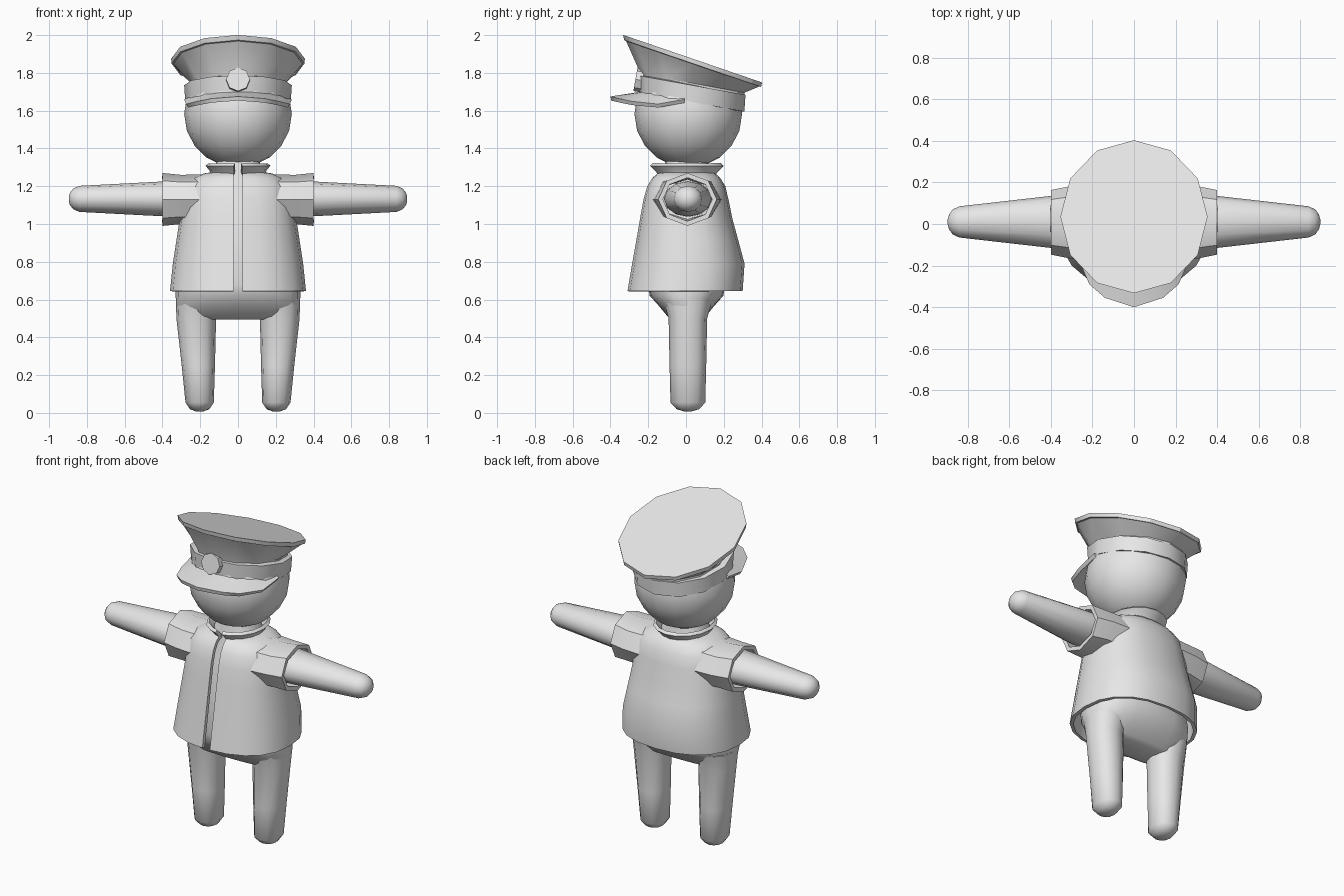
import bpy, bmesh, math
from mathutils import Vector, Matrix

if "Cube" in bpy.data.objects:
    bpy.data.objects.remove(bpy.data.objects["Cube"])

grey = bpy.data.materials.new("plain_grey")
grey.diffuse_color = (0.8, 0.8, 0.8, 1)
grey.use_nodes = True
grey.node_tree.nodes["Principled BSDF"].inputs["Base Color"].default_value = grey.diffuse_color


def sp(v, p):
    return math.copysign(abs(v) ** p, v)


def ring(z, rx, ry, yc=0.0, xc=0.0, n=12, p=1.0, slope=0.0, gap=0.0):
    """Horizontal ring starting at the front; gap leaves a vertical front opening."""
    count = n + 1 if gap else n
    pts = []
    for i in range(count):
        t = 2 * math.pi * i / n
        x, y = rx * sp(math.sin(t), p), yc - ry * sp(math.cos(t), p)
        if gap and i in (0, n):
            x = gap if i == 0 else -gap
        pts.append(Vector((xc + x, y, z + slope * (y - yc))))
    return pts


def ring_x(x, ry, rz, yc, zc, n):
    """Ring around the x axis, for the arms and sleeves."""
    return [Vector((x, yc + ry * math.cos(2 * math.pi * i / n),
                    zc + rz * math.sin(2 * math.pi * i / n))) for i in range(n)]


def loft(name, rings, closed=True, caps=(True, True), thick=0.0, mirror=False, angle=35):
    bm = bmesh.new()
    rows = [[bm.verts.new(p) for p in r] for r in rings]
    n = len(rows[0])
    for a, b in zip(rows, rows[1:]):
        for i in range(n if closed else n - 1):
            j = (i + 1) % n
            bm.faces.new((a[i], a[j], b[j], b[i]))
    if caps[0]:
        bm.faces.new(rows[0][::-1])
    if caps[1]:
        bm.faces.new(rows[-1])
    mesh = bpy.data.meshes.new(name)
    bm.to_mesh(mesh)
    bm.free()
    mesh.materials.append(grey)
    ob = bpy.data.objects.new(name, mesh)
    bpy.context.collection.objects.link(ob)
    if thick:
        m = ob.modifiers.new("shell", 'SOLIDIFY')
        m.thickness, m.offset = thick, -1
    if mirror:
        ob.modifiers.new("mirror", 'MIRROR')
    bpy.ops.object.select_all(action='DESELECT')
    ob.select_set(True)
    bpy.context.view_layer.objects.active = ob
    bpy.ops.object.convert(target='MESH')
    bpy.ops.object.shade_smooth_by_angle(angle=math.radians(angle))
    return ob


NONE = (False, False)

# Torso and hips
loft("body", [ring(z, rx, ry, 0.003, n=20, p=0.8) for z, rx, ry in (
    (0.495, 0.26, 0.06), (0.51, 0.31, 0.10), (0.57, 0.328, 0.15), (0.62, 0.33, 0.195),
    (0.68, 0.33, 0.205), (0.9, 0.28, 0.2), (1.12, 0.22, 0.16), (1.23, 0.15, 0.13),
    (1.34, 0.11, 0.11))], angle=60)

# Legs with rounded feet
loft("leg", [ring(z, rx, ry, 0.01, xc, n=12, p=0.9) for z, rx, ry, xc in (
    (0.008, 0.02, 0.02, 0.203), (0.02, 0.052, 0.06, 0.203), (0.055, 0.075, 0.092, 0.203),
    (0.25, 0.088, 0.097, 0.21), (0.5, 0.105, 0.102, 0.221), (0.6, 0.108, 0.13, 0.221))],
    mirror=True, angle=60)

# Arms with rounded ends
loft("arm", [ring_x(x, ry, rz, 0.01, 1.133, 12) for x, ry, rz in (
    (0.1, 0.13, 0.10), (0.4, 0.125, 0.092), (0.84, 0.075, 0.069),
    (0.872, 0.06, 0.055), (0.89, 0.035, 0.032), (0.896, 0.012, 0.012))],
    mirror=True, angle=60)

# Short open sleeves
loft("sleeve", [ring_x(x, ry, rz, yc, 1.13, 8) for x, ry, rz, yc in (
    (0.14, 0.185, 0.135, 0.005), (0.3, 0.175, 0.13, 0.008), (0.4, 0.155, 0.14, 0.008))],
    caps=NONE, thick=0.025, mirror=True, angle=40)

# Jacket, open down the front
loft("jacket", [ring(z, rx, (yb - yf) / 2, (yb + yf) / 2, n=20, p=0.85, gap=0.025)
                for z, rx, yf, yb in (
    (0.645, 0.36, -0.31, 0.30), (0.79, 0.345, -0.285, 0.31), (0.92, 0.325, -0.262, 0.275),
    (1.03, 0.308, -0.243, 0.245), (1.13, 0.295, -0.225, 0.225), (1.2, 0.275, -0.205, 0.208),
    (1.245, 0.235, -0.178, 0.18), (1.268, 0.18, -0.15, 0.155), (1.275, 0.13, -0.12, 0.125))],
    closed=False, caps=NONE, thick=0.02, angle=50)

# Flared collar
loft("collar", [ring(z, rx, ry, 0.005, n=16, gap=0.022) for z, rx, ry in (
    (1.26, 0.142, 0.15), (1.285, 0.152, 0.172), (1.308, 0.172, 0.195))],
    closed=False, caps=NONE, thick=0.02, angle=40)

# Head, a ball that ends inside the cap
R, ZC = 0.285, 1.583
loft("head", [ring(ZC - R * math.cos(a), R * math.sin(a), R * math.sin(a), 0.012, n=16)
              for a in [math.radians(d) for d in (4, 18, 36, 54, 72, 90, 108, 122)]], angle=60)

# Flared cap crown with a thin rim
loft("cap_crown", [ring(z, rx, ry, 0.035, n=12, slope=s) for z, rx, ry, s in (
    (1.68, 0.25, 0.268, -0.18), (1.745, 0.25, 0.275, -0.18),
    (1.848, 0.342, 0.352, -0.342), (1.85, 0.352, 0.362, -0.342),
    (1.875, 0.354, 0.368, -0.342))], angle=30)

# Cap band
loft("cap_band", [ring(z, r, r, 0.03, n=12, slope=-0.18)
                  for z, r in ((1.645, 0.279), (1.735, 0.285))],
     caps=NONE, thick=0.035, angle=35)

# Curved brim: inner edge follows the band, outer edge droops to the sides
half = [(0.285, -0.01, 1.66), (0.275, -0.15, 1.635), (0.215, -0.29, 1.65),
        (0.14, -0.355, 1.664)]
outer = half + [(0, -0.4, 1.675)] + [(-x, y, z) for x, y, z in half[::-1]]
inner = []
for i in range(9):
    t = math.radians(82 - 164 * i / 8)
    y = 0.03 - 0.262 * math.cos(t)
    inner.append((0.262 * math.sin(t), y, 1.665 - 0.14 * (y - 0.03)))
loft("cap_brim", [[Vector(p) for p in inner], [Vector(p) for p in outer]],
     closed=False, caps=NONE, thick=0.022, angle=40)

# Octagonal badge on the band
badge_tilt = Matrix.Translation((0, -0.25, 1.763)) @ Matrix.Rotation(math.radians(80), 4, 'X')
loft("cap_badge", [[badge_tilt @ p for p in ring(z, 0.063, 0.063, n=8)]
                   for z in (-0.02, 0.018)], angle=30)
